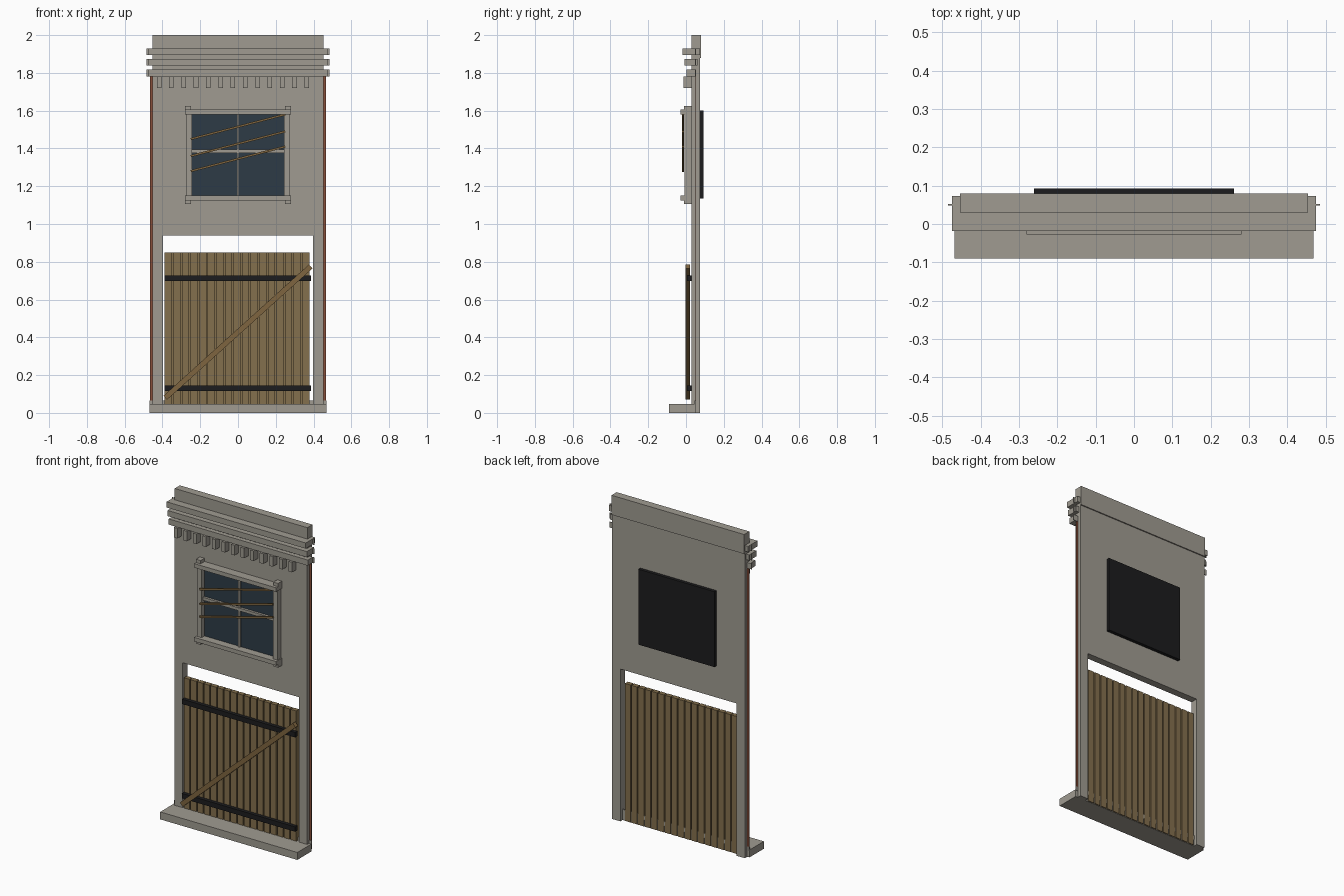
import bpy, bmesh, math
from mathutils import Matrix, Vector

old = bpy.data.objects.get("Cube")
if old:
    bpy.data.objects.remove(old, do_unlink=True)


def material(name, rgb):
    m = bpy.data.materials.new(name)
    m.use_nodes = True
    m.diffuse_color = (*rgb, 1)
    m.node_tree.nodes["Principled BSDF"].inputs["Base Color"].default_value = (*rgb, 1)
    return m


STONE = material("warm grey stone", (0.35, 0.33, 0.285))
WOOD = material("weathered wood", (0.23, 0.16, 0.075))
PLANK = material("brace wood", (0.21, 0.13, 0.05))
IRON = material("black iron", (0.012, 0.012, 0.013))
GLASS = material("dusky glass", (0.026, 0.044, 0.062))
BRICK = material("red brick", (0.24, 0.075, 0.04))


def build(name, mat, boxes):
    """One object from boxes given as (x0, x1), (y0, y1), (z0, z1)."""
    bm = bmesh.new()
    for spans in boxes:
        lo, hi = (Vector(p) for p in zip(*spans))
        bmesh.ops.create_cube(bm, size=1, matrix=Matrix.Translation((lo + hi) / 2)
                              @ Matrix.Diagonal((*(hi - lo), 1)))
    mesh = bpy.data.meshes.new(name)
    bm.to_mesh(mesh)
    bm.free()
    mesh.materials.append(mat)
    ob = bpy.data.objects.new(name, mesh)
    bpy.context.collection.objects.link(ob)
    return ob


def mirrored(x0, x1, ys, zs):
    return [((x0, x1), ys, zs), ((-x1, -x0), ys, zs)]


def slanted(name, mat, start, end, width, ys):
    """A board running between two (x, z) points."""
    a, b = Vector(start), Vector(end)
    half, mid = (b - a).length / 2, (a + b) / 2
    ob = build(name, mat, [((-half, half), ys, (-width / 2, width / 2))])
    ob.location = (mid.x, 0, mid.y)
    ob.rotation_euler.y = -math.atan2(b.y - a.y, b.x - a.x)
    return ob


# Wall: one slab with a notch for the doorway
bm = bmesh.new()
W, D, H, TOP = 0.453, 0.397, 0.94, 1.88
outline = [(-W, 0), (-D, 0), (-D, H), (D, H), (D, 0), (W, 0), (W, TOP), (-W, TOP)]
face = bm.faces.new([bm.verts.new((x, 0.028, z)) for x, z in outline])
out = bmesh.ops.extrude_face_region(bm, geom=[face])
bmesh.ops.translate(bm, vec=(0, 0.045, 0),
                    verts=[v for v in out["geom"] if isinstance(v, bmesh.types.BMVert)])
bmesh.ops.recalc_face_normals(bm, faces=bm.faces)
mesh = bpy.data.meshes.new("wall")
bm.to_mesh(mesh)
bm.free()
mesh.materials.append(STONE)
bpy.context.collection.objects.link(bpy.data.objects.new("wall", mesh))

build("parapet", STONE, [((-W, W), (0.03, 0.08), (1.88, 2))])
build("brick_edges", BRICK, mirrored(0.45, 0.467, (0.049, 0.052), (0.065, 1.78)))
build("base_step", STONE, [((-0.468, 0.468), (-0.09, 0.05), (0, 0.046))])
build("threshold", STONE, [((-0.468, 0.468), (0.046, 0.052), (0.04, 0.066))])

# Cornice mouldings with thin end tabs, and dentils below
rows = [(-0.018, 0.073, 1.895), (-0.008, 0.062, 1.838), (0.002, 0.05, 1.782)]
for i, (front, back, z) in enumerate(rows):
    build(f"cornice_{i + 1}", STONE, [((-0.475, 0.475), (front, back), (z, z + 0.035))])
    build(f"cornice_tabs_{i + 1}", STONE,
          mirrored(0.45, 0.485, (0.048, 0.052), (z, z + 0.035)))
build("dentils", STONE, [((x - 0.012, x + 0.012), (-0.012, 0.03), (1.72, 1.782))
                         for x in (-0.418 + 0.0652 * i for i in range(13))])

# Window
build("window_glass", GLASS, [((-0.25, 0.25), (0.02, 0.027), (1.14, 1.59))])
build("window_jambs", STONE, mirrored(0.243, 0.275, (-0.008, 0.03), (1.13, 1.6)))
build("window_lintel_and_sill", STONE,
      [((-0.28, 0.28), (-0.028, 0.03), (1.58, 1.605)),
       ((-0.28, 0.28), (-0.028, 0.03), (1.125, 1.15))])
build("window_corner_blocks", STONE,
      mirrored(0.248, 0.28, (-0.01, 0.03), (1.585, 1.625))
      + mirrored(0.248, 0.28, (-0.01, 0.03), (1.105, 1.145)))
build("window_glazing_bars", STONE,
      [((-0.245, 0.245), (0.005, 0.025), (1.376, 1.394)),
       ((-0.006, 0.006), (0.01, 0.025), (1.15, 1.58))])
for i, z in enumerate((1.28, 1.36, 1.45)):
    slanted(f"window_board_{i + 1}", PLANK, (-0.25, z), (0.25, z + 0.13), 0.011,
            (-0.02, -0.01))
build("window_back_panel", IRON, [((-0.26, 0.26), (0.07, 0.093), (1.135, 1.6))])

# Gate: upright planks over a thin backing, iron straps and a brace
count, left, pitch = 17, -0.388, 0.0455
build("gate_planks", WOOD,
      [((left + i * pitch, left + i * pitch + 0.038), (0.028, 0.056), (0.002, 0.85))
       for i in range(count)])
build("gate_backing", WOOD, [((-0.385, 0.378), (0.038, 0.048), (0.003, 0.848))])
build("gate_straps", IRON, [((-0.388, 0.386), (0.006, 0.03), (z, z + 0.03))
                            for z in (0.115, 0.697)])
slanted("gate_brace", PLANK, (-0.385, 0.08), (0.385, 0.775), 0.028, (-0.003, 0.022))
